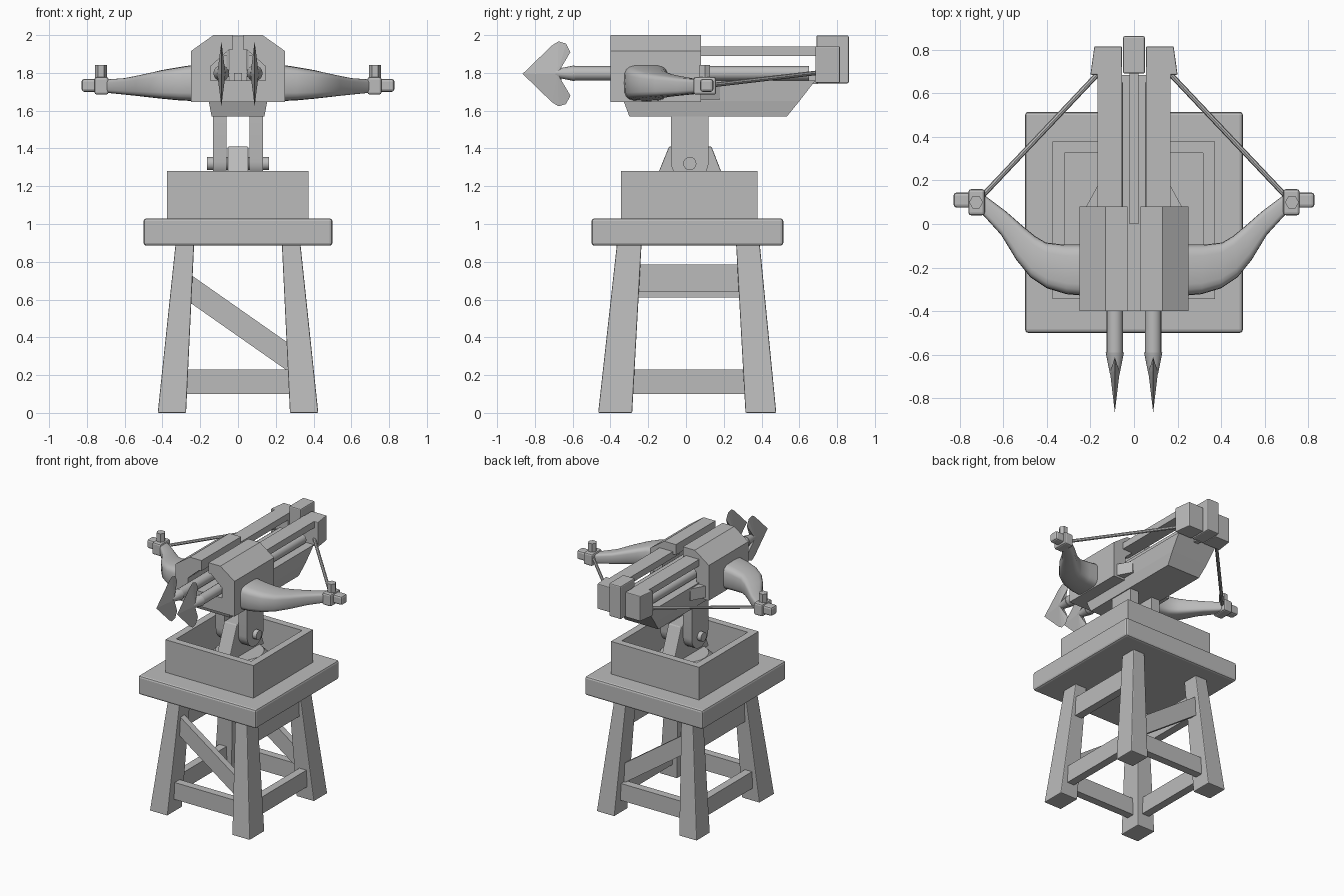
import bpy, bmesh, math
from mathutils import Vector

if "Cube" in bpy.data.objects:
    bpy.data.objects.remove(bpy.data.objects["Cube"])

GREY = bpy.data.materials.new("plain_grey")
GREY.diffuse_color = (0.5, 0.5, 0.5, 1)
GREY.use_nodes = True
GREY.node_tree.nodes["Principled BSDF"].inputs["Base Color"].default_value = GREY.diffuse_color


def finish(name, bm, bevel=0, smooth=False):
    bmesh.ops.recalc_face_normals(bm, faces=bm.faces)
    me = bpy.data.meshes.new(name)
    bm.to_mesh(me)
    bm.free()
    me.materials.append(GREY)
    ob = bpy.data.objects.new(name, me)
    bpy.context.collection.objects.link(ob)
    if bevel:
        m = ob.modifiers.new("bevel", 'BEVEL')
        m.width, m.segments = bevel, 2
    if smooth:
        bpy.ops.object.select_all(action='DESELECT')
        ob.select_set(True)
        bpy.context.view_layer.objects.active = ob
        bpy.ops.object.shade_smooth_by_angle(angle=math.radians(35))
    return ob


def loft(name, rings, **kw):
    """Skin a list of equal-length point rings and cap both ends."""
    bm = bmesh.new()
    vs = [[bm.verts.new(p) for p in r] for r in rings]
    n = len(vs[0])
    for a, b in zip(vs, vs[1:]):
        for i in range(n):
            j = (i + 1) % n
            bm.faces.new((a[i], a[j], b[j], b[i]))
    bm.faces.new(vs[0])
    bm.faces.new(vs[-1])
    return finish(name, bm, **kw)


def prism(name, pts, axis, a, b, **kw):
    """Extrude a 2D profile along an axis from a to b."""
    def place(p, t):
        return {'x': (t, *p), 'y': (p[0], t, p[1]), 'z': (*p, t)}[axis]
    return loft(name, [[place(p, t) for p in pts] for t in (a, b)], **kw)


def box(name, x0, x1, y0, y1, z0, z1, **kw):
    return prism(name, [(x0, y0), (x1, y0), (x1, y1), (x0, y1)], 'z', z0, z1, **kw)


def rod(name, a, b, r0, r1=None, n=16):
    """Round bar between two points."""
    a, b = Vector(a), Vector(b)
    q = (b - a).to_track_quat('Z', 'Y')
    ring = lambda c, r: [c + q @ Vector((r * math.cos(2 * math.pi * i / n),
                                        r * math.sin(2 * math.pi * i / n), 0)) for i in range(n)]
    return loft(name, [ring(a, r0), ring(b, r0 if r1 is None else r1)], smooth=n > 8)


# --- Stand: four tapered splayed legs
for sx in (-1, 1):
    for y0, y1, t0, t1 in ((-0.465, -0.285, -0.365, -0.235), (0.315, 0.478, 0.265, 0.39)):
        def quad(xa, xb, ya, yb, z):
            return [(sx * xa, ya, z), (sx * xb, ya, z), (sx * xb, yb, z), (sx * xa, yb, z)]
        loft("leg", [quad(0.275, 0.425, y0, y1, 0), quad(0.232, 0.33, t0, t1, 0.9)], bevel=0.006)

# Lower rails, upper side rails and diagonal braces
for y in (-0.36, 0.38):
    box("lower_rail", -0.3, 0.3, y - 0.03, y + 0.03, 0.1, 0.23)
for x in (-0.34, 0.34):
    box("lower_side_rail", x - 0.03, x + 0.03, -0.33, 0.35, 0.1, 0.23)
box("upper_side_rail_right", 0.265, 0.325, -0.27, 0.3, 0.64, 0.785)
box("upper_side_rail_left", -0.325, -0.265, -0.27, 0.3, 0.61, 0.785)
for y in (-0.33, 0.35):
    prism("diagonal_brace", [(-0.27, 0.595), (0.28, 0.21), (0.28, 0.36), (-0.27, 0.745)],
          'y', y - 0.025, y + 0.025)

# --- Platform and open tray
box("platform", -0.5, 0.5, -0.5, 0.515, 0.885, 1.03, bevel=0.015)
box("tray_front", -0.375, 0.372, -0.345, -0.292, 1.02, 1.28)
box("tray_back", -0.375, 0.372, 0.325, 0.378, 1.02, 1.28)
box("tray_left", -0.375, -0.32, -0.3, 0.33, 1.02, 1.28)
box("tray_right", 0.317, 0.372, -0.3, 0.33, 1.02, 1.28)

# --- Swivel: stepped turntable, wedge block, pivot pin and yoke
rod("turntable", (0, 0.02, 1.02), (0, 0.02, 1.12), 0.21, n=32)
rod("turntable_step", (0, 0.02, 1.12), (0, 0.02, 1.16), 0.21, 0.17, n=32)
prism("pivot_block", [(-0.2, 1.14), (0.24, 1.14), (0.135, 1.41), (-0.09, 1.41)],
      'x', -0.055, 0.055, bevel=0.006)
rod("pivot_pin", (-0.165, 0.02, 1.32), (0.165, 0.02, 1.32), 0.035)
arc = [(0.02 + 0.1 * math.cos(t), 1.33 + 0.1 * math.sin(t))
       for t in [math.pi * (1 + i / 12) for i in range(13)]]
for s in (-1, 1):
    prism("yoke_arm", arc + [(0.12, 1.6), (-0.08, 1.6)], 'x', s * 0.06, s * 0.133, smooth=True)

# --- Stock hull, narrowing towards its base
def hull(z, w, ya, yb, zb):
    return [(-w, ya, z), (w, ya, z), (w, yb, zb), (-w, yb, zb)]
loft("stock", [hull(1.57, 0.14, -0.3, 0.535, 1.57), hull(1.65, 0.155, -0.33, 0.6, 1.65),
               hull(1.76, 0.165, -0.34, 0.685, 1.76)])
for s in (-1, 1):
    prism("stock_gusset", [(s * 0.15, 0.07), (s * 0.225, 0.07), (s * 0.165, 0.18), (s * 0.15, 0.18)],
          'z', 1.66, 1.75)

# --- Bow housing with a top slot opening into the bolt channel
half = [(0.25, 1.645), (0.25, 1.915), (0.13, 2.0), (0.03, 2.0), (0.03, 1.92),
        (0.05, 1.92), (0.145, 1.835), (0.145, 1.76)]
prism("bow_housing", half + [(-x, z) for x, z in reversed(half)], 'y', -0.4, 0.08)

# Rear catch
box("catch_block", -0.05, 0.05, 0.69, 0.862, 1.745, 1.998, bevel=0.008)
box("centre_rail", -0.02, 0.02, 0.0, 0.7, 1.74, 1.80)

ELLIPSE = 20
for s in (-1, 1):
    # Top bar and its flared rear end
    box("top_bar", s * 0.055, s * 0.168, 0.0, 0.72, 1.89, 1.94)
    prism("rear_ear", [(s * 0.055, 0.685), (s * 0.2, 0.685), (s * 0.182, 0.815), (s * 0.055, 0.815)],
          'z', 1.748, 1.94, bevel=0.005)

    # Bolt: shaft, socket and barbed flat head
    bx = s * 0.088
    rod("bolt_shaft", (bx, 0.65, 1.798), (bx, -0.61, 1.798), 0.038)
    rod("bolt_socket", (bx, -0.59, 1.798), (bx, -0.69, 1.798), 0.042, 0.022)
    up = [(-0.865, 0), (-0.71, 0.15), (-0.675, 0.172), (-0.635, 0.16), (-0.612, 0.115), (-0.66, 0.04)]
    edge = up + [(y, -z) for y, z in reversed(up[1:])]
    bm = bmesh.new()
    rim = [bm.verts.new((bx, y, 1.795 + z)) for y, z in edge]
    for side in (-1, 1):
        mid = bm.verts.new((bx + side * 0.022, -0.68, 1.795))
        for i in range(len(rim)):
            bm.faces.new((rim[i], rim[(i + 1) % len(rim)], mid))
    finish("bolt_head", bm)

    # Curved bow limb: (front x, y), (rear x, y), bottom z, top z
    rings = []
    for fx, fy, rx, ry, z0, z1 in ((0.22, -0.33, 0.22, -0.095, 1.65, 1.845),
                                   (0.31, -0.322, 0.32, -0.095, 1.655, 1.83),
                                   (0.40, -0.295, 0.405, -0.085, 1.663, 1.815),
                                   (0.475, -0.245, 0.455, -0.055, 1.67, 1.80),
                                   (0.54, -0.165, 0.51, -0.01, 1.677, 1.787),
                                   (0.61, -0.05, 0.59, 0.06, 1.685, 1.772),
                                   (0.71, 0.06, 0.69, 0.135, 1.695, 1.765)):
        ring = []
        for i in range(ELLIPSE):
            t = 2 * math.pi * i / ELLIPSE
            c, d = math.cos(t), math.sin(t)
            u = 0.5 + 0.5 * math.copysign(abs(c) ** 0.5, c)
            v = 0.5 + 0.5 * math.copysign(abs(d) ** 0.5, d)
            ring.append((s * (fx + (rx - fx) * u), fy + (ry - fy) * u, z0 + (z1 - z0) * v))
        rings.append(ring)
    loft("bow_limb", rings, smooth=True)

    # Limb tip, clamp, clamp screw and string
    box("limb_tip", s * 0.74, s * 0.828, 0.075, 0.145, 1.7, 1.768, bevel=0.014)
    box("tip_clamp", s * 0.685, s * 0.76, 0.04, 0.16, 1.685, 1.778, bevel=0.012)
    rod("clamp_screw", (s * 0.725, 0.1, 1.77), (s * 0.725, 0.1, 1.842), 0.032, n=6)
    rod("string", (s * 0.69, 0.135, 1.735), (s * 0.165, 0.69, 1.80), 0.012, n=8)
